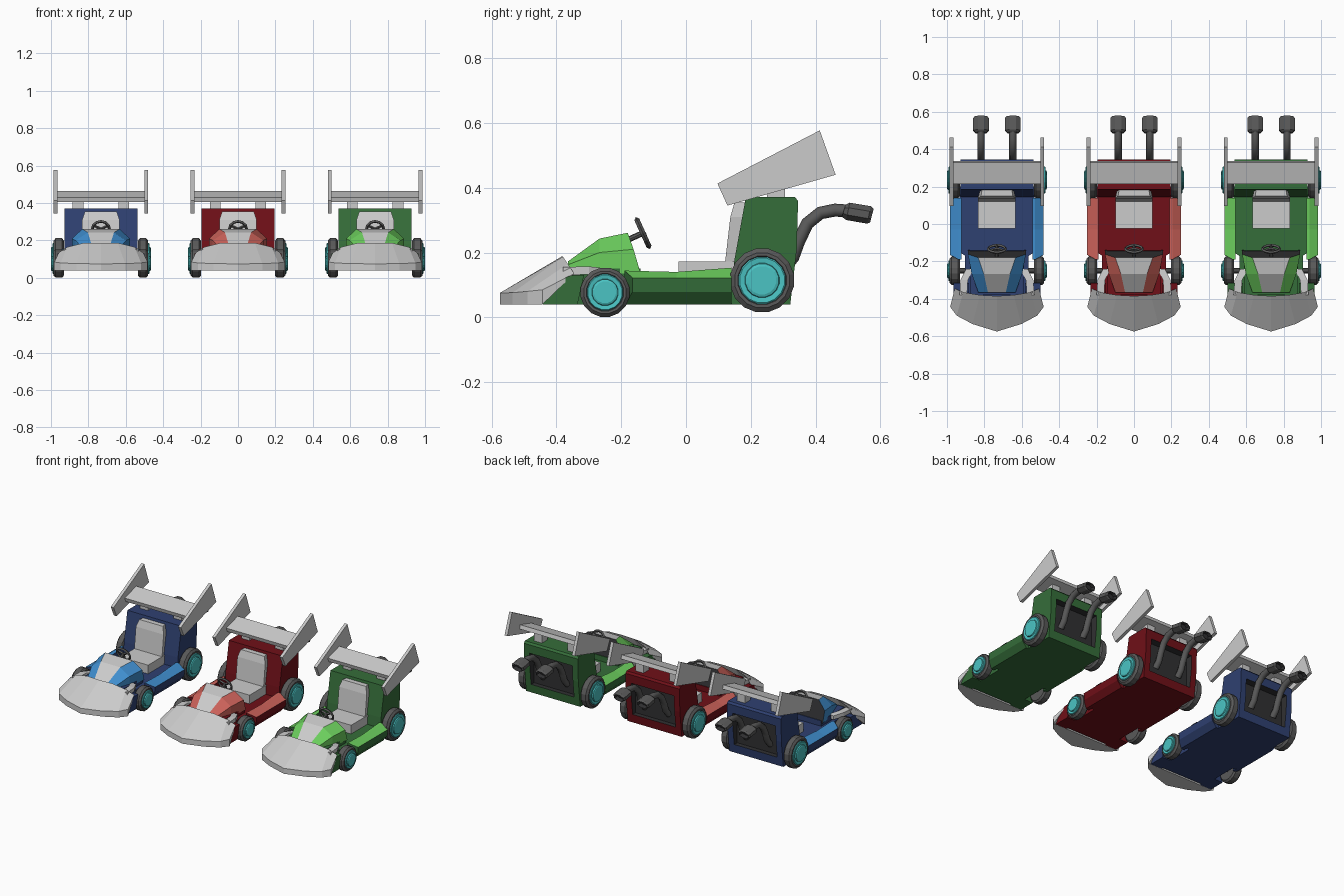
import bpy, bmesh
from math import sin, cos, tau, radians
from mathutils import Vector, Matrix

if "Cube" in bpy.data.objects:
    bpy.data.objects.remove(bpy.data.objects["Cube"])

def mat(name, rgb):
    m = bpy.data.materials.new(name)
    m.diffuse_color = (*rgb, 1)
    m.use_nodes = True
    m.node_tree.nodes["Principled BSDF"].inputs["Base Color"].default_value = m.diffuse_color
    return m

GREY = mat("light_grey", (.6, .6, .6))
DARK = mat("dark_grey", (.1, .1, .1))
BLACK = mat("panel_grey", (.03, .03, .032))
CYAN = mat("hub_cyan", (.07, .55, .55))
OX = 0.0      # x offset of the kart being built
TAG = ""      # colour name of the kart being built


def finish(name, bm, mats):
    bmesh.ops.remove_doubles(bm, verts=bm.verts, dist=1e-5)
    bmesh.ops.recalc_face_normals(bm, faces=bm.faces)
    me = bpy.data.meshes.new(TAG + name)
    bm.to_mesh(me)
    bm.free()
    for m in mats:
        me.materials.append(m)
    ob = bpy.data.objects.new(TAG + name, me)
    ob.location.x = OX
    bpy.context.collection.objects.link(ob)
    return ob


def loft(name, rings, mats, pick=lambda i, j: 0, caps=(0, 0)):
    """Skin closed rings of equal length; pick(section, side) gives a material slot."""
    bm = bmesh.new()
    vs = [[bm.verts.new(p) for p in r] for r in rings]
    n = len(rings[0])
    for i in range(len(vs) - 1):
        for j in range(n):
            k = (j + 1) % n
            bm.faces.new((vs[i][j], vs[i][k], vs[i + 1][k], vs[i + 1][j])).material_index = pick(i, j)
    for ring, slot in ((vs[0], caps[0]), (vs[-1], caps[1])):
        bm.faces.new(ring).material_index = slot
    return finish(name, bm, mats)


def side_prism(name, yz, x0, x1, m):
    return loft(name, [[(x, y, z) for y, z in yz] for x in (x0, x1)], [m])


def box(name, c, size, m, rx=0.0):
    bm = bmesh.new()
    bmesh.ops.create_cube(bm, size=1, matrix=Matrix.Translation(c) @ Matrix.Rotation(rx, 4, 'X')
                          @ Matrix.Diagonal((*size, 1)))
    return finish(name, bm, [m])


def lathe_x(name, prof, y, z, s, m, n=16):
    """Turn (x, radius) pairs around a wheel axle."""
    return loft(name, [[(s * x, y + r * cos(tau * (k + .5) / n), z + r * sin(tau * (k + .5) / n))
                        for k in range(n)] for x, r in prof], [m])


def tube(name, a, b, ra, rb, m, n=8):
    a, b = Vector(a), Vector(b)
    bm = bmesh.new()
    bmesh.ops.create_cone(bm, cap_ends=True, segments=n, radius1=ra, radius2=rb, depth=(b - a).length,
                          matrix=Matrix.Translation((a + b) / 2) @ (b - a).to_track_quat('Z', 'Y').to_matrix().to_4x4())
    return finish(name, bm, [m])


def wheel(name, y, z, r, s):
    lathe_x(name + "_tyre", [(.198, r * .7), (.198, r * .86), (.208, r), (.242, r), (.253, r * .86),
                             (.253, r * .76), (.246, r * .72)], y, z, s, DARK)
    lathe_x(name + "_hub", [(.24, r * .74), (.256, r * .74), (.259, r * .7), (.257, r * .54),
                            (.264, r * .52), (.267, r * .44)], y, z, s, CYAN)


def kart(main, light):
    # floor pan
    plan = [(.17, -.43), (.17, -.17), (.2, -.15), (.2, .2)]
    plan = plan + [(-x, y) for x, y in reversed(plan)]
    loft("floor_pan", [[(x, y, z) for x, y in plan] for z in (.04, .115)], [main])
    box("front_bulkhead", (0, -.26, .11), (.29, .24, .08), main)

    # nose: sections across x of bottom, lip, rear top, rear bottom
    half = [((0, -.575), .075, (0, -.385, .187)), ((.13, -.535), .076, (.09, -.38, .187)),
            ((.215, -.49), .08, (.18, -.365, .165)), ((.25, -.443), .085, (.225, -.345, .135))]
    secs = [[(x, y, .04), (x, y, lip), top, (x, -.443, .04)] for (x, y), lip, top in half]
    secs = [[(-p[0], p[1], p[2]) for p in s] for s in secs[:0:-1]] + secs
    loft("nose", secs, [GREY])

    # hood with grey centre strip and dark dashboard
    hood = []
    for y, w, z, w2, z2, yb in ((-.365, .048, .172, .1, .162, -.365), (-.267, .07, .243, .135, .2, -.267),
                                (-.18, .1, .261, .155, .21, -.14)):
        ym = y + (yb - y) * .45
        hood.append([(-w2, yb, .135), (-w2, ym, z2), (-w, y, z), (w, y, z), (w2, ym, z2), (w2, yb, .135)])
    loft("hood", hood, [light, GREY, BLACK], lambda i, j: 1 if j == 2 else 0, (0, 2))

    # steering wheel
    hub, axis = Vector((0, -.133, .26)), Vector((0, .91, -.41))
    axis = Vector((0, .91, .41))
    tube("steering_column", hub - axis * .06, hub, .009, .009, DARK)
    q = axis.to_track_quat('Z', 'Y')
    loft_rings = []
    for k in range(13):
        a = tau * k / 12
        loft_rings.append([hub + q @ Vector(((.046 + .008 * cos(t)) * cos(a), (.046 + .008 * cos(t)) * sin(a),
                                             .008 * sin(t))) for t in (0, tau / 4, tau / 2, tau * .75)])
    loft("steering_rim", loft_rings, [DARK])
    for k in range(3):
        a = tau * k / 3 - tau / 4
        tube(f"steering_spoke_{k}", hub, hub + q @ Vector((.046 * cos(a), .046 * sin(a), 0)), .009, .006, DARK, 4)

    # seat
    side_prism("seat_base", [(-.023, .11), (-.023, .172), (.15, .172), (.15, .11)], -.1, .1, GREY)
    loft("seat_back", [[(-w, y, z), (w, y, z), (w * .92, y + .04, z), (-w * .92, y + .04, z)]
                       for w, y, z in ((.1, .12, .165), (.1, .137, .31), (.085, .15, .355))], [GREY])

    # engine housing with recessed dark back
    eng = side_prism("engine_housing", [(.135, .04), (.15, .18), (.185, .372), (.335, .372), (.346, .36),
                                        (.342, .21), (.322, .04)], -.195, .195, main)
    eng.data.materials.append(BLACK)
    box_rec = bmesh.new()
    bmesh.ops.create_cube(box_rec, size=1, matrix=Matrix.Translation((0, .345, .2)) @ Matrix.Diagonal((.31, .1, .21, 1)))
    cut = finish("recess_cutter", box_rec, [BLACK])
    cut.hide_render = True
    cut.hide_viewport = True
    mod = eng.modifiers.new("recess", 'BOOLEAN')
    mod.object, mod.operation, mod.solver = cut, 'DIFFERENCE', 'EXACT'
    box("recess_panel", (0, .297, .2), (.306, .008, .206), BLACK)

    # rear wing blade
    box("wing_blade", (0, .275, .435), (.48, .122, .026), GREY, radians(16))
    tube("front_axle", (-.21, -.25, .077), (.21, -.25, .077), .014, .014, DARK)
    tube("rear_axle", (-.21, .235, .114), (.21, .235, .114), .016, .016, DARK)

    for s, side in ((-1, "left"), (1, "right")):
        wheel(f"{side}_front_wheel", -.25, .077, .077, s)
        wheel(f"{side}_rear_wheel", .235, .114, .1, s)
        # side pod: light sloping top over dark flank
        pod = [[(s * .19, y0, .04), (s * .215, y0, .04), (s * .246, y0 + d, .078), (s * .25, y0 + d, .122),
                (s * .205, y0, zt), (s * .19, y0, zt)] for y0, d, zt in ((-.19, .025, .144), (-.03, 0, .14), (.14, 0, .153))]
        loft(f"{side}_side_pod", pod, [main, light], lambda i, j: 1 if j in (3, 4) else 0)
        # lower fender in front of the wheel, and strut over it
        side_prism(f"{side}_fender", [(-.442, .04), (-.442, .085), (-.36, .128), (-.315, .13), (-.335, .04)],
                   s * .15, s * .232, main)
        loft(f"{side}_front_strut", [[(s * (x + a), y, z + b) for a, b in ((-.02, -.015), (.02, -.015), (.02, .01), (-.02, .01))]
                                     for x, y, z in ((.18, -.38, .145), (.175, -.3, .147), (.145, -.24, .14))], [GREY])
        # wing end plate and support
        side_prism(f"{side}_wing_plate", [(.097, .413), (.413, .577), (.462, .44), (.128, .345)], s * .233, s * .253, GREY)
        box(f"{side}_wing_support", (s * .122, .278, .395), (.058, .055, .06), GREY)
        # exhaust pipe and flattened tip
        cu = bpy.data.curves.new(f"{TAG}{side}_exhaust_pipe", 'CURVE')
        cu.dimensions, cu.bevel_depth, cu.bevel_resolution, cu.use_fill_caps = '3D', .02, 2, True
        pts = [(.3, .15), (.33, .185), (.348, .235), (.375, .29), (.415, .322), (.46, .331), (.5, .328)]
        sp = cu.splines.new('POLY')
        sp.points.add(len(pts) - 1)
        for p, (y, z) in zip(sp.points, pts):
            p.co = (s * .085, y, z, 1)
        cu.materials.append(DARK)
        ob = bpy.data.objects.new(cu.name, cu)
        ob.location.x = OX
        bpy.context.collection.objects.link(ob)
        rings = []
        for y, z, f in ((.487, .329, .7), (.5, .327, 1), (.565, .316, 1), (.574, .314, .8), (.55, .318, .6)):
            rings.append([(s * .085 + .045 * f * cos(tau * (k + .5) / 8), y + .006 * sin(tau * (k + .5) / 8),
                           z + .029 * f * sin(tau * (k + .5) / 8)) for k in range(8)])
        loft(f"{side}_exhaust_tip", rings, [DARK, BLACK], lambda i, j: int(i == 3), (0, 1))


for TAG, OX, dark_rgb, light_rgb in (
        ("blue_", -.733, (.028, .052, .165), (.05, .27, .62)),
        ("red_", 0, (.16, .005, .009), (.6, .12, .1)),
        ("green_", .733, (.036, .155, .042), (.15, .62, .11))):
    kart(mat(TAG + "body", dark_rgb), mat(TAG + "trim", light_rgb))
